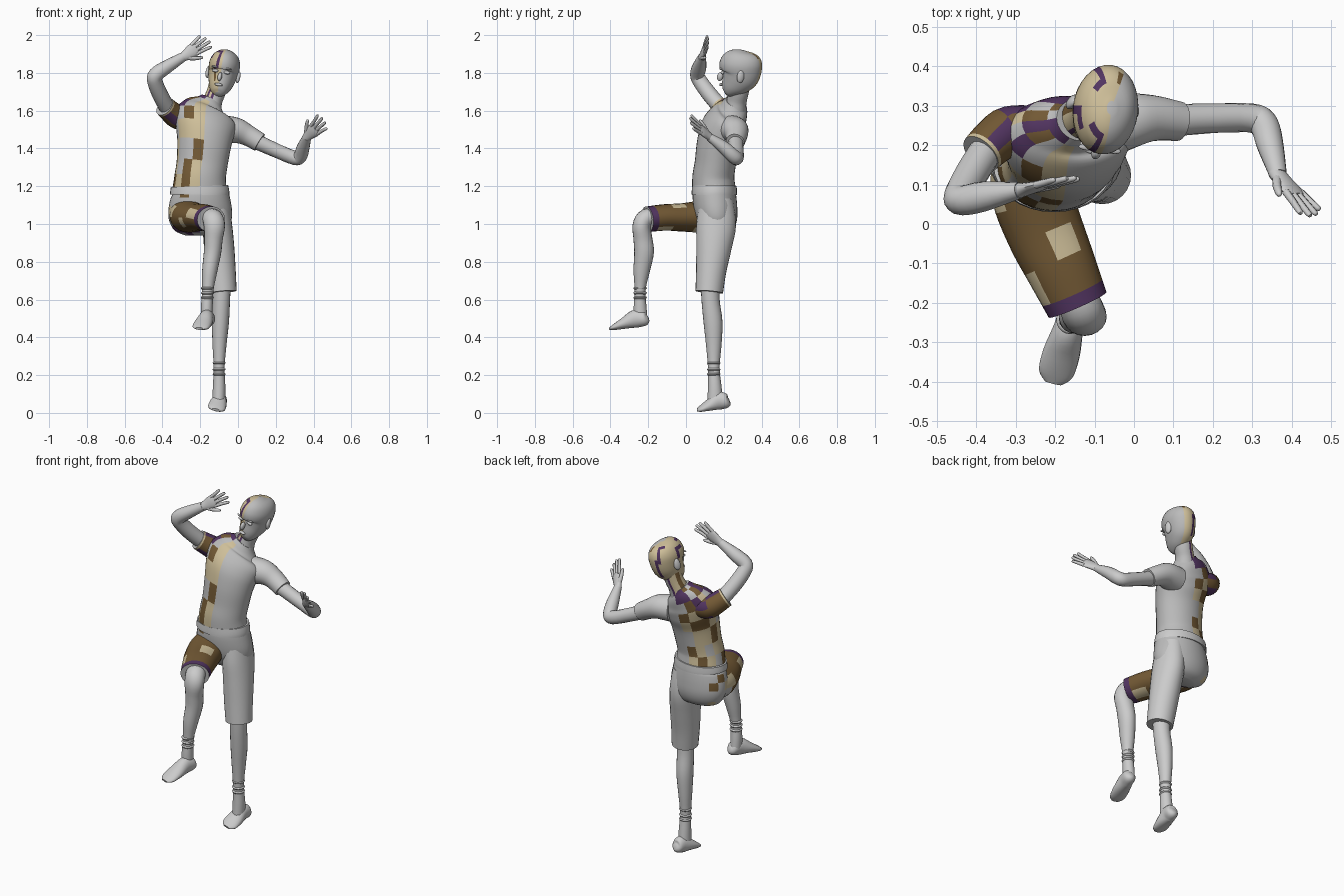
import bpy
import math
from mathutils import Vector, Matrix, Euler


def material(name, rgb):
    m = bpy.data.materials.new(name)
    m.diffuse_color = (*rgb, 1)
    return m


COLOURS = {'T': material('tan', (0.62, 0.52, 0.32)),
           'B': material('brown', (0.17, 0.10, 0.035)),
           'P': material('purple', (0.085, 0.035, 0.12))}


def smooth(obj, angle=50):
    bpy.ops.object.select_all(action='DESELECT')
    obj.select_set(True)
    bpy.context.view_layer.objects.active = obj
    bpy.ops.object.shade_smooth_by_angle(angle=math.radians(angle))


def spline(pts, steps):
    """Catmull-Rom through tuples of any length."""
    out = []
    for i in range(len(pts) - 1):
        p0, p1 = pts[max(i - 1, 0)], pts[i]
        p2, p3 = pts[i + 1], pts[min(i + 2, len(pts) - 1)]
        for s in range(steps):
            t = s / steps
            out.append([0.5 * (2 * b + (c - a) * t + (2 * a - 5 * b + 4 * c - d) * t * t
                               + (3 * b - a - 3 * c + d) * t ** 3)
                        for a, b, c, d in zip(p0, p1, p2, p3)])
    return out + [list(pts[-1])]


def loft(name, rings, n=24, steps=4, ref=(1, 0, 0), patches=None, cols=16, start=0,
         mtx=None, warp=None):
    """Tube through rings (x, y, z, half width, half depth); patches colour its cells."""
    rs = spline(rings, steps)
    verts, faces = [], []
    for i, r in enumerate(rs):
        c = Vector(r[:3])
        t = (Vector(rs[min(i + 1, len(rs) - 1)][:3]) - Vector(rs[max(i - 1, 0)][:3])).normalized()
        side = Vector(ref)
        side = (side - t * side.dot(t)).normalized()
        up = t.cross(side)
        for j in range(n):
            th = 2 * math.pi * j / n
            v = c + side * max(r[3], .002) * math.cos(th) + up * max(r[4], .002) * math.sin(th)
            v = warp(v) if warp else v
            verts.append(mtx @ v if mtx else v)
    for i in range(len(rs) - 1):
        for j in range(n):
            k = (j + 1) % n
            faces.append((i * n + j, i * n + k, (i + 1) * n + k, (i + 1) * n + j))
    body = len(faces)
    faces += [tuple(reversed(range(n))), tuple(range(len(verts) - n, len(verts)))]
    me = bpy.data.meshes.new(name)
    me.from_pydata(verts, [], faces)
    ob = bpy.data.objects.new(name, me)
    bpy.context.collection.objects.link(ob)
    if patches:
        grey = bpy.data.materials.get('grey') or material('grey', (0.5, 0.5, 0.5))
        for m in (grey, *COLOURS.values()):
            me.materials.append(m)
        for f in range(body):
            row = patches[int(f // n / (len(rs) - 1) * len(patches))]
            col = int(f % n / n * cols) - start
            if 0 <= col < len(row):
                me.polygons[f].material_index = '.TBP'.index(row[col])
    smooth(ob)
    return ob


def blob(name, loc, scale, mtx, rot=(0, 0, 0)):
    bpy.ops.mesh.primitive_uv_sphere_add(segments=16, ring_count=10, radius=1)
    ob = bpy.context.object
    ob.name = name
    ob.matrix_world = mtx @ Matrix.LocRotScale(Vector(loc), Euler(rot), Vector(scale))
    smooth(ob, 60)


# Torso shirt, with the shoulder line dropping towards +x
def drop(v):
    k = min(max((v.z - 1.3) / 0.25, 0), 1)
    return Vector((v.x, v.y, v.z - 0.2 * (v.x + 0.165) * k))


loft('shirt', [(-.203, .147, 1.19, .143, .115), (-.2, .145, 1.25, .136, .111),
               (-.19, .155, 1.32, .135, .109), (-.18, .17, 1.42, .142, .113),
               (-.175, .195, 1.50, .155, .118), (-.17, .225, 1.56, .16, .104),
               (-.163, .247, 1.60, .125, .082), (-.15, .257, 1.635, .075, .064),
               (-.142, .263, 1.655, .058, .054)],
     n=32, steps=5, cols=16, start=4, warp=drop,
     patches=['TBT.BTBT', 'BT.TT.BT', '.TTBT..B', 'TBBT.TTT',
              'BTTB..BT', '.BPT.P.T', 'PP.BPB.T', 'PPB.PPP.'])

# Sleeves
loft('right_sleeve', [(-.25, .24, 1.555, .06, .06), (-.315, .235, 1.565, .064, .064),
                      (-.352, .212, 1.59, .06, .06), (-.388, .178, 1.622, .055, .055)],
     ref=(0, 1, 0), cols=8, patches=['BPBBPBBP'] * 3 + ['BBBPBBPB'] * 4 + ['T' * 8])
loft('left_sleeve', [(-.08, .245, 1.5, .08, .075), (-.01, .262, 1.495, .07, .068),
                     (.05, .268, 1.47, .058, .056), (.115, .26, 1.432, .05, .051)], ref=(0, 1, 0))

# Arms
loft('right_arm', [(-.365, .2, 1.6, .042, .042), (-.41, .13, 1.68, .042, .042),
                   (-.44, .075, 1.755, .04, .04), (-.435, .06, 1.79, .038, .04),
                   (-.38, .07, 1.83, .038, .036), (-.29, .085, 1.885, .021, .025)],
     ref=(0, 1, 0), n=16)
loft('left_arm', [(.09, .262, 1.44, .041, .041), (.2, .268, 1.39, .038, .038),
                  (.3, .268, 1.35, .038, .037), (.33, .25, 1.36, .037, .037),
                  (.345, .2, 1.405, .034, .034), (.365, .125, 1.46, .023, .021)],
     ref=(1, 0, -.6), n=16)


# Hands: w points towards the thumb
def hand(name, wrist, d, w):
    wrist, d, w = Vector(wrist), Vector(d).normalized(), Vector(w)
    w = (w - d * w.dot(d)).normalized()

    def at(along, across, a, b):
        return (*(wrist + d * along + w * across), a, b)
    loft(name + '_palm', [at(-.01, 0, .022, .02), at(.025, .002, .03, .016),
                          at(.06, 0, .036, .013), at(.085, 0, .032, .009)], n=14, ref=w)
    for i, length in enumerate((.14, .16, .167, .158)):
        s = i - 1.5
        loft(f'{name}_finger_{i + 1}',
             [at(.07, s * .018, .01, .01), at(.07 + (length - .07) * .5, s * .022, .009, .009),
              at(length - .006, s * .027, .008, .007), at(length, s * .028, .003, .003)],
             n=8, steps=2, ref=w)
    loft(name + '_thumb', [at(.015, .015, .013, .013), at(.045, .04, .011, .011),
                           at(.078, .058, .009, .008), at(.086, .062, .003, .003)],
         n=8, steps=2, ref=d.cross(w))


hand('right_hand', (-.29, .085, 1.885), (.80, .19, .55), (.64, 0, -.77))
hand('left_hand', (.365, .125, 1.46), (.55, -.63, .55), (-.67, 0, .74))

# Neck and head
loft('neck', [(-.148, .258, 1.6, .062, .06), (-.135, .268, 1.65, .052, .053),
              (-.115, .28, 1.7, .05, .052), (-.1, .288, 1.76, .05, .055)],
     n=24, cols=24, start=6, patches=['PTTTBBTTTPTP'])
HEAD = Matrix.LocRotScale(Vector((-.078, .287, 1.805)), Euler((0, .17, -.13)), None)
loft('head', [(0, -.078, -.118, .014, .014), (0, -.07, -.11, .035, .033),
              (0, -.05, -.085, .054, .06), (0, -.022, -.05, .068, .086),
              (0, 0, -.01, .077, .106), (0, .004, .04, .082, .114),
              (0, .006, .08, .07, .1), (0, .008, .105, .046, .068),
              (0, .01, .117, .012, .018)],
     n=32, cols=32, start=6, mtx=HEAD,
     patches=['..' + 'T' * 16] * 4 + ['TT' + 'T' * 13 + 'BTT'] * 3 +
     ['TTTPTTTTTTTTTTTPTT', 'TTTPTTTTTTTTTTTPPT', 'TTTPPTTTTTPTTTTTPT',
      'TTTTPTTTTTPTTTTTPT', 'TTTTPTTTTTPPPTTTPT', 'BTTTPTTTTTTTTTTTPT',
      'BTTTPPPTTTTTTPPPPT', 'TTTTTTTTTTTTTTTTTT', 'TTTTTTTTTTTTTTTTTT'])
blob('nose', (0, -.108, -.025), (.012, .016, .024), HEAD, (-.25, 0, 0))
blob('lips', (0, -.104, -.068), (.022, .009, .008), HEAD)
for s in (-1, 1):
    blob('ear', (s * .08, .012, -.012), (.012, .02, .034), HEAD, (-.15, 0, s * .4))
    blob('eyelid', (s * .032, -.09, .002), (.017, .01, .009), HEAD)
    blob('brow', (s * .034, -.097, .022), (.021, .008, .005), HEAD)

# Shorts: hips, waistband and both legs
loft('hips', [(-.205, .15, 1.19, .142, .108), (-.2, .15, 1.15, .154, .115),
              (-.2, .157, 1.08, .168, .115), (-.2, .165, 1.02, .165, .106),
              (-.2, .165, .965, .135, .08), (-.2, .165, .94, .08, .04)],
     n=32, cols=16, start=4,
     patches=['.B...', '....B', 'BB.T.B', '..B..', 'PPPP.T', '.P...'])
loft('waistband', [(-.203, .15, 1.155, .157, .12), (-.203, .15, 1.17, .157, .12),
                   (-.204, .15, 1.2, .152, .118)], n=32, steps=2)
loft('left_shorts_leg', [(-.12, .16, 1.13, .07, .09), (-.11, .16, 1.0, .078, .105),
                         (-.1, .148, .88, .08, .094), (-.09, .133, .75, .078, .08),
                         (-.08, .123, .64, .073, .073)])
loft('right_shorts_leg', [(-.285, .165, 1.055, .08, .085), (-.262, .08, 1.04, .1, .085),
                          (-.225, -.02, 1.035, .098, .075), (-.185, -.11, 1.035, .09, .07),
                          (-.143, -.205, 1.025, .08, .068)],
     steps=5, cols=8,
     patches=['TBBT.BTB'] * 2 + ['TTBTBBTB', 'BBBBBBTB', 'BBBBBBBB', 'BTBBTBBB',
              'BTBBBBBB', 'BBBTBBTB', 'BBBTBBTB', 'P' * 8])

# Lower legs with sock bands
loft('left_leg', [(-.085, .127, .74, .05, .052), (-.088, .13, .6, .046, .048),
                  (-.093, .143, .48, .045, .05), (-.098, .147, .36, .037, .041),
                  (-.1, .147, .24, .029, .031), (-.1, .152, .14, .033, .036),
                  (-.102, .155, .06, .034, .042)], n=20)
loft('right_leg', [(-.16, -.15, 1.035, .052, .05), (-.135, -.21, 1.03, .055, .05),
                   (-.125, -.235, .99, .056, .048), (-.13, -.228, .92, .049, .05),
                   (-.135, -.222, .85, .046, .052), (-.15, -.235, .75, .04, .043),
                   (-.16, -.243, .65, .03, .029), (-.165, -.243, .56, .031, .034),
                   (-.165, -.24, .5, .03, .036)], n=20)
for name, x, y, zs in (('left', -.1, .147, (.205, .23, .265)),
                       ('right', -.162, -.243, (.61, .635, .66))):
    for z in zs:
        loft(name + '_sock_band', [(x, y, z - .007, .029, .031), (x, y, z, .035, .036),
                                   (x, y, z + .007, .029, .031)], n=20, steps=2)


# Feet: rings run from heel to toe
def foot(name, heel, toe, lift, ref):
    heel, toe = Vector(heel), Vector(toe)
    rings = [(0, .045, .012, .015), (.08, .043, .033, .036), (.32, .05, .038, .048),
             (.62, .032, .047, .031), (.88, .016, .044, .016), (1, .01, .022, .007)]
    loft(name, [(*(heel.lerp(toe, t) + Vector((0, 0, up * lift))), a, b)
                for t, up, a, b in rings], n=20, ref=ref)


foot('left_foot', (-.09, .23, .018), (-.118, .06, .006), 1, (1, 0, -.2))
foot('right_foot', (-.148, -.2, .455), (-.205, -.403, .436), 1, (1, 0, 0))
